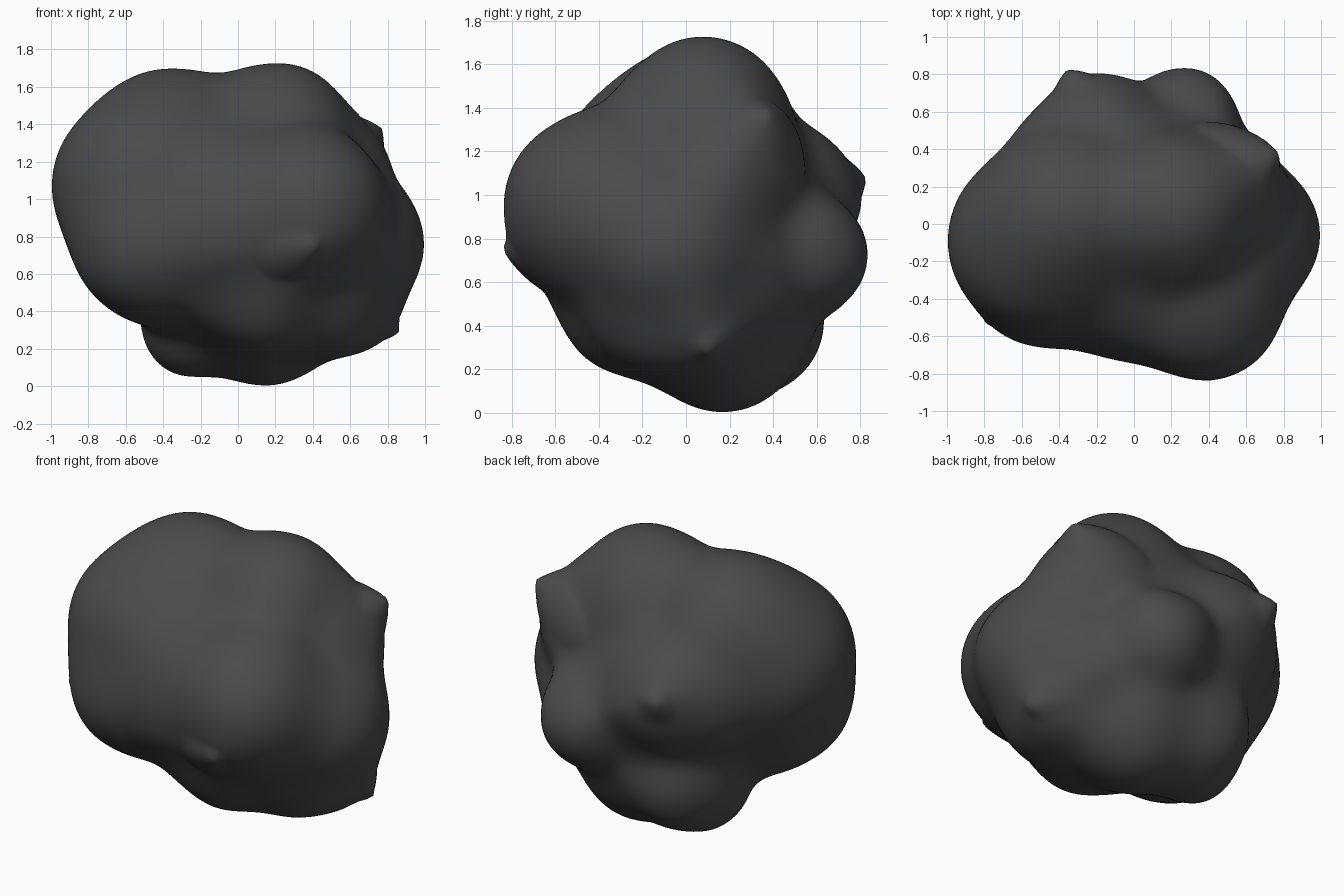
import bpy, bmesh, math
from mathutils import Vector
from mathutils.bvhtree import BVHTree

if "Cube" in bpy.data.objects:
    bpy.data.objects.remove(bpy.data.objects["Cube"], do_unlink=True)

CENTRE = Vector((0, 0, 0.86))
BLEND = 0.13     # softness of the valleys between lobes
FILL = 0.55      # how far valleys are filled towards the taut outline

# Rounded lobes that make up the boulder: centre and radius
lobes = dict(
    core=(0, 0, 0.85, 0.58),
    left_bulge=(-0.5, -0.09, 1.07, 0.5),
    left_crown=(-0.38, 0.06, 1.28, 0.42),
    left_front_knob=(-0.48, -0.25, 0.77, 0.41),
    front_bulge=(0.38, -0.42, 0.95, 0.42),
    front_middle=(-0.02, -0.32, 0.87, 0.39),
    right_tip=(0.6, -0.06, 0.76, 0.4),
    right_lower=(0.62, 0.05, 0.41, 0.23),
    right_shoulder=(0.49, 0.18, 1.15, 0.3),
    right_back=(0.5, 0.22, 0.6, 0.25),
    peak=(0.22, 0.08, 1.34, 0.39),
    back_knob=(0.28, 0.58, 0.72, 0.26),
    back_upper=(-0.2, 0.5, 1.0, 0.29),
    back_left=(-0.4, 0.38, 0.95, 0.25),
    base=(0.15, 0.17, 0.37, 0.37),
    base_left=(-0.27, 0.2, 0.27, 0.22),
    base_back=(-0.2, 0.36, 0.37, 0.26),
    base_front=(0.15, -0.25, 0.5, 0.33),
    base_right=(0.5, -0.13, 0.45, 0.28),
)

# Sharp broken corners standing out of the lobes
corners = dict(
    back=(-0.36, 0.83, 1.08),
    shoulder=(0.77, 0.38, 1.38),
    lower_right=(0.86, 0.1, 0.28),
    front=(0.42, -0.84, 0.75),
    left=(-0.8, -0.53, 0.78),
)
corner_tips = [Vector(c) - CENTRE for c in corners.values()]


def rock_distance(p):
    """Smoothly blended distance to all lobes."""
    result = 10
    x, y, z = p
    for cx, cy, cz, radius in lobes.values():
        d = math.sqrt((x - cx) ** 2 + (y - cy) ** 2 + (z - cz) ** 2) - radius
        overlap = max(BLEND - abs(result - d), 0)
        result = min(result, d) - overlap * overlap / (4 * BLEND)
    return result


def lobe_radius(direction):
    """Walk inward along a ray until the blended surface is met."""
    radius = 1.3
    for step in range(40):
        d = rock_distance(CENTRE + direction * radius)
        if d < 0.002:
            break
        radius -= d
    return radius


def taut_outline(points):
    """Convex wrapping of the points, ready for ray casting."""
    wrap = bmesh.new()
    for p in points:
        wrap.verts.new(p)
    bmesh.ops.convex_hull(wrap, input=wrap.verts[:])
    tree = BVHTree.FromBMesh(wrap)
    wrap.free()
    return tree


# Sculpt a fine ball into the lobes
bm = bmesh.new()
bmesh.ops.create_icosphere(bm, subdivisions=6, radius=1)
for v in bm.verts:
    direction = v.co.normalized()
    v.co = direction * lobe_radius(direction)

# Fill the valleys part of the way and soften them
outline = taut_outline([v.co for v in bm.verts] + corner_tips)
for v in bm.verts:
    hit = outline.ray_cast(Vector(), v.co.normalized())[0]
    if hit:
        v.co = v.co.lerp(hit, FILL)
for step in range(6):
    bmesh.ops.smooth_vert(bm, verts=bm.verts, factor=0.5,
                          use_axis_x=True, use_axis_y=True, use_axis_z=True)

# Raise the broken corners, then stand the boulder on the ground
for v in bm.verts:
    for tip in corner_tips:
        reach = tip.length - v.co.angle(tip) * 0.6
        if reach > v.co.length:
            v.co = v.co.normalized() * reach
    v.co += CENTRE

mesh = bpy.data.meshes.new("boulder")
bm.to_mesh(mesh)
bm.free()
boulder = bpy.data.objects.new("boulder", mesh)
bpy.context.collection.objects.link(boulder)

# Dark grey stone
stone = bpy.data.materials.new("dark grey stone")
stone.use_nodes = True
colour = (0.07, 0.07, 0.07, 1)
stone.diffuse_color = colour
shader = stone.node_tree.nodes["Principled BSDF"]
shader.inputs["Base Color"].default_value = colour
shader.inputs["Roughness"].default_value = 0.9
mesh.materials.append(stone)

# Smooth stone with crisp broken corners
bpy.ops.object.select_all(action="DESELECT")
boulder.select_set(True)
bpy.context.view_layer.objects.active = boulder
bpy.ops.object.shade_smooth_by_angle(angle=math.radians(40))
